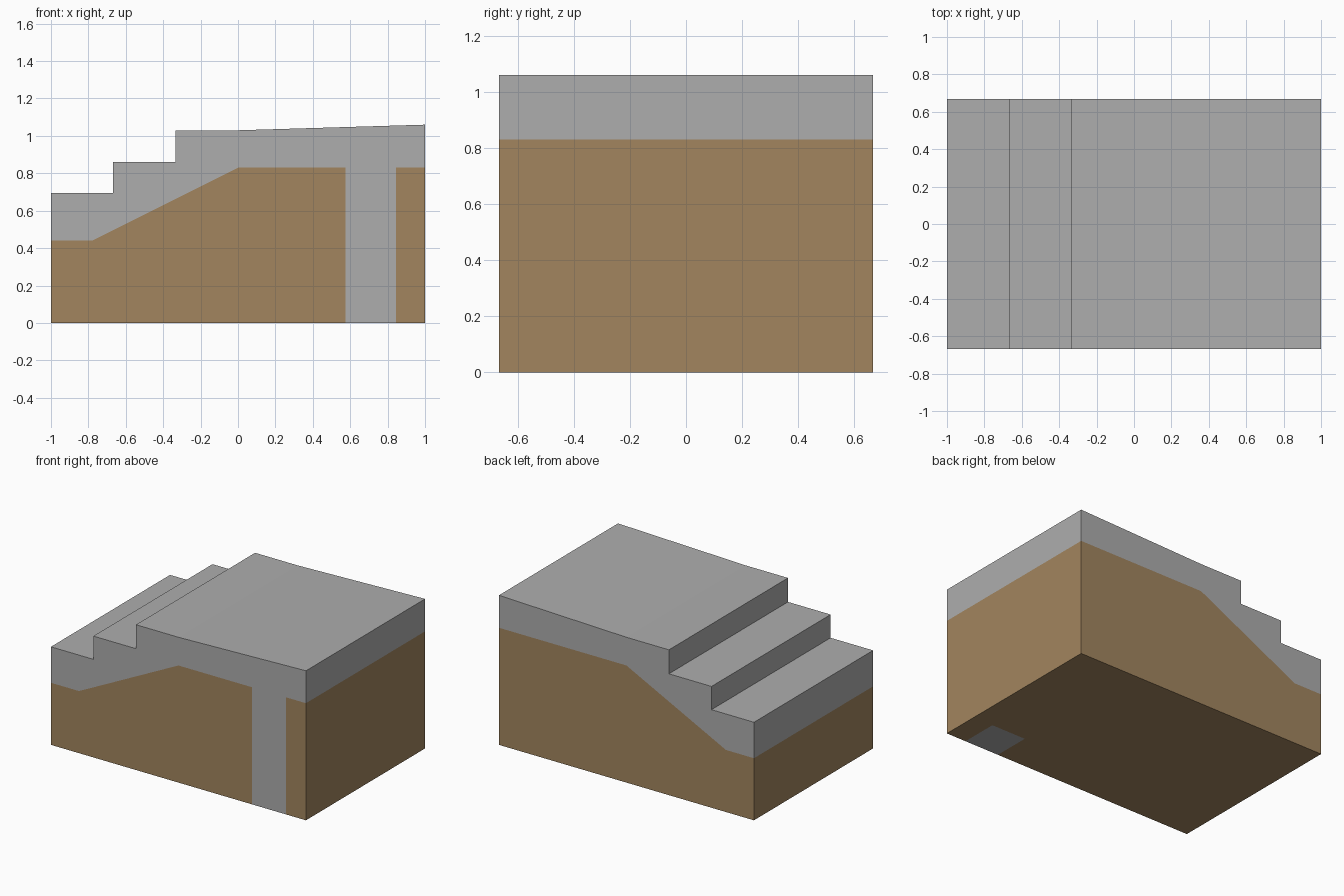
import bpy
import bmesh
from mathutils import Vector

if "Cube" in bpy.data.objects:
    bpy.data.objects.remove(bpy.data.objects["Cube"])

HALF_DEPTH = 0.667
FOOT_X0, FOOT_X1, FOOT_Y = 0.575, 0.845, -0.40
EARTH_LOW, EARTH_HIGH, SLOPE_X0 = 0.44, 0.83, -0.78


def material(name, rgb):
    mat = bpy.data.materials.new(name)
    mat.diffuse_color = (*rgb, 1)
    mat.use_nodes = True
    mat.node_tree.nodes["Principled BSDF"].inputs["Base Color"].default_value = mat.diffuse_color
    return mat


def earth_height(x):
    # Earth is flat, then ramps up to a higher flat level
    t = min(max((x - SLOPE_X0) / -SLOPE_X0, 0), 1)
    return EARTH_LOW + t * (EARTH_HIGH - EARTH_LOW)


# Stepped side profile, extruded from front to back
profile = [(-1, 0), (1, 0), (1, 1.06), (0, 1.03), (-0.333, 1.03),
           (-0.333, 0.86), (-0.667, 0.86), (-0.667, 0.695), (-1, 0.695)]
bm = bmesh.new()
face = bm.faces.new([bm.verts.new((x, -HALF_DEPTH, z)) for x, z in profile])
new = bmesh.ops.extrude_face_region(bm, geom=[face])["geom"]
bmesh.ops.translate(bm, vec=(0, 2 * HALF_DEPTH, 0),
                    verts=[v for v in new if isinstance(v, bmesh.types.BMVert)])
if not any(f.normal.y < -0.9 for f in bm.faces):
    bm.normal_update()
bmesh.ops.recalc_face_normals(bm, faces=bm.faces)

# Cut colour borders: earth line and the footing column
ramp_normal = Vector((EARTH_LOW - EARTH_HIGH, 0, -SLOPE_X0))
cuts = [((0, 0, EARTH_LOW), (0, 0, 1)), ((0, 0, EARTH_HIGH), (0, 0, 1)),
        ((0, 0, EARTH_HIGH), ramp_normal),
        ((FOOT_X0, 0, 0), (1, 0, 0)), ((FOOT_X1, 0, 0), (1, 0, 0)),
        ((0, FOOT_Y, 0), (0, 1, 0))]
for point, normal in cuts:
    bmesh.ops.bisect_plane(bm, geom=bm.verts[:] + bm.edges[:] + bm.faces[:],
                           plane_co=point, plane_no=normal)

# Earth below the line, concrete above it and in the footing
for f in bm.faces:
    c = f.calc_center_median_weighted()
    in_footing = FOOT_X0 < c.x < FOOT_X1 and c.y < FOOT_Y
    f.material_index = int(c.z < earth_height(c.x) and not in_footing)

# Merge the leftover flat pieces of each colour
bmesh.ops.dissolve_limit(bm, angle_limit=0.005, verts=bm.verts[:],
                         edges=bm.edges[:], delimit={'MATERIAL'})

mesh = bpy.data.meshes.new("stepped_block")
bm.to_mesh(mesh)
bm.free()
mesh.materials.append(material("concrete_grey", (0.423, 0.423, 0.423)))
mesh.materials.append(material("earth_brown", (0.361, 0.235, 0.114)))
block = bpy.data.objects.new("stepped_block", mesh)
bpy.context.collection.objects.link(block)
